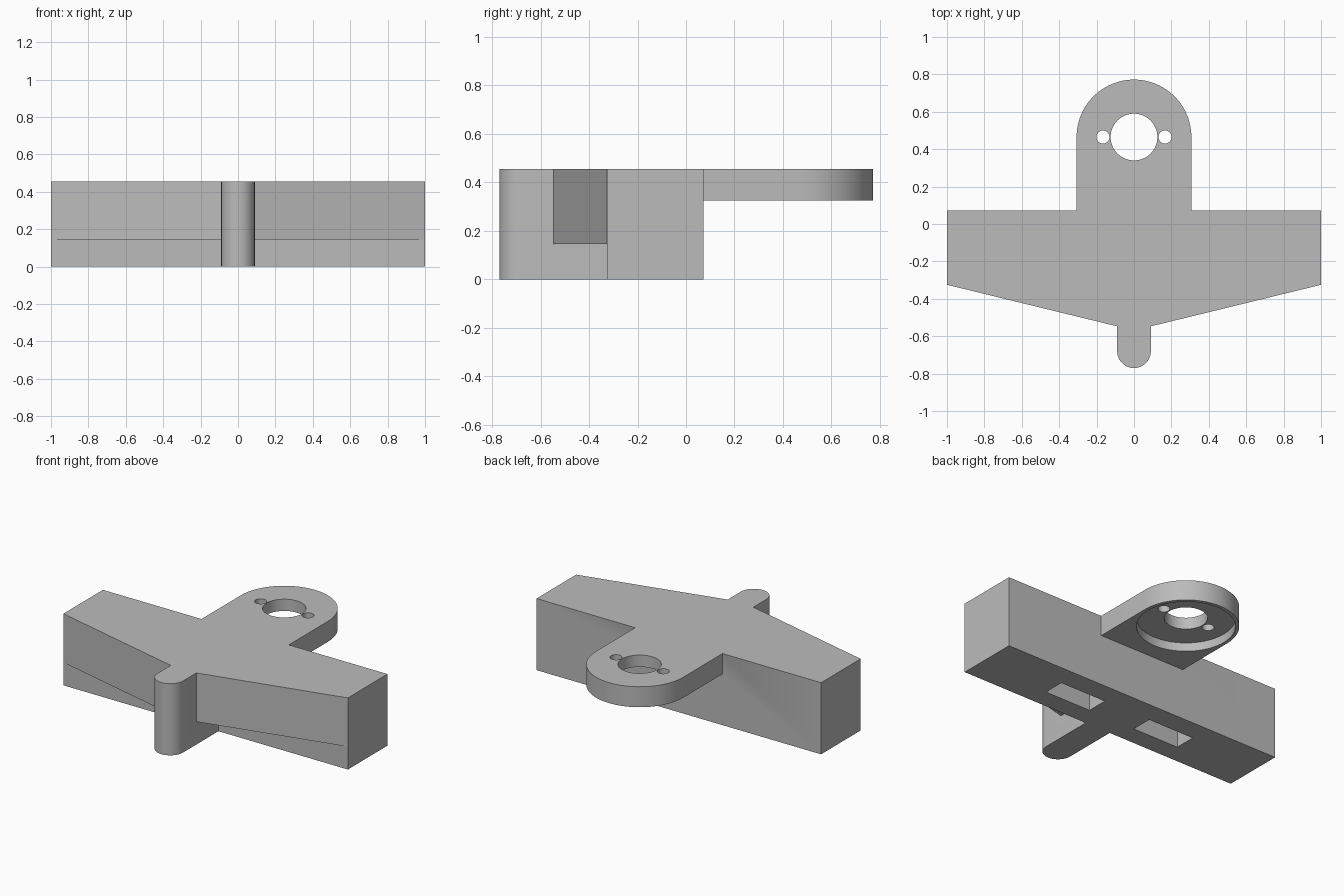
import bpy, bmesh
from math import pi, cos, sin, radians

if "Cube" in bpy.data.objects:
    bpy.data.objects.remove(bpy.data.objects["Cube"])

TOP = 0.455
RING_Y = 0.465

grey = bpy.data.materials.new("light_grey")
grey.use_nodes = True
grey.diffuse_color = (0.5, 0.5, 0.5, 1)
grey.node_tree.nodes["Principled BSDF"].inputs["Base Color"].default_value = (0.5, 0.5, 0.5, 1)


def arc(x, y, r, start, end, steps):
    """Points along an arc, angles in degrees."""
    angles = [radians(start + (end - start) * i / steps) for i in range(steps + 1)]
    return [(x + r * cos(a), y + r * sin(a)) for a in angles]


def circle(x, y, r, steps=64):
    return arc(x, y, r, 0, 360, steps)[:-1]


def box(x0, x1, y0, y1):
    return [(x0, y0), (x1, y0), (x1, y1), (x0, y1)]


def prism(name, outline, z0, z1):
    """Extrude a plan outline between two heights."""
    bm = bmesh.new()
    base = bm.faces.new([bm.verts.new((x, y, z0)) for x, y in outline])
    side = bmesh.ops.extrude_face_region(bm, geom=[base])["geom"]
    verts = [v for v in side if isinstance(v, bmesh.types.BMVert)]
    bmesh.ops.translate(bm, verts=verts, vec=(0, 0, z1 - z0))
    bmesh.ops.recalc_face_normals(bm, faces=bm.faces)
    mesh = bpy.data.meshes.new(name)
    bm.to_mesh(mesh)
    bm.free()
    mesh.materials.append(grey)
    ob = bpy.data.objects.new(name, mesh)
    bpy.context.collection.objects.link(ob)
    return ob


def combine(target, other, operation):
    """Apply a boolean and drop the second solid."""
    mod = target.modifiers.new("join", "BOOLEAN")
    mod.operation = operation
    mod.solver = "EXACT"
    mod.object = other
    bpy.ops.object.select_all(action="DESELECT")
    bpy.context.view_layer.objects.active = target
    target.select_set(True)
    bpy.ops.object.modifier_apply(modifier=mod.name)
    bpy.data.objects.remove(other)


# Main crossbar
bracket = prism("mounting_bracket", box(-1, 1, -0.325, 0.072), 0, TOP)

# Overhanging tapered front, round-nosed fin and round-ended rear plate
wedge = [(-1, -0.325), (-0.09, -0.547), (0.09, -0.547), (1, -0.325), (0.9, -0.2), (-0.9, -0.2)]
fin = [(0.09, -0.2), (-0.09, -0.2)] + arc(0, -0.68, 0.09, 180, 360, 24)
plate = [(-0.307, 0), (0.307, 0)] + arc(0, RING_Y, 0.307, 0, 180, 48)
for name, outline, z in (("front_wedge", wedge, 0.145), ("front_fin", fin, 0),
                         ("rear_plate", plate, 0.325)):
    combine(bracket, prism(name, outline, z, TOP), "UNION")

# Round recess under the plate and its centre hole
combine(bracket, prism("recess_cutter", circle(0, RING_Y, 0.285), 0.25, 0.38), "DIFFERENCE")
combine(bracket, prism("hole_cutter", circle(0, RING_Y, 0.125), 0.2, 0.6), "DIFFERENCE")

# Screw holes and slots in the underside, on both sides
for s in (-1, 1):
    screw = circle(s * 0.166, RING_Y, 0.035, 32)
    combine(bracket, prism("screw_cutter", screw, 0.2, 0.6), "DIFFERENCE")
    slot = box(s * 0.33 - 0.163, s * 0.33 + 0.163, -0.2, -0.063)
    combine(bracket, prism("slot_cutter", slot, -0.1, 0.3), "DIFFERENCE")

# Merge flat regions and shade the round walls smoothly
bm = bmesh.new()
bm.from_mesh(bracket.data)
bmesh.ops.remove_doubles(bm, verts=bm.verts, dist=0.0001)
bmesh.ops.dissolve_limit(bm, angle_limit=radians(0.5), verts=bm.verts, edges=bm.edges)
bm.to_mesh(bracket.data)
bm.free()
bpy.ops.object.shade_smooth_by_angle(angle=radians(30))
